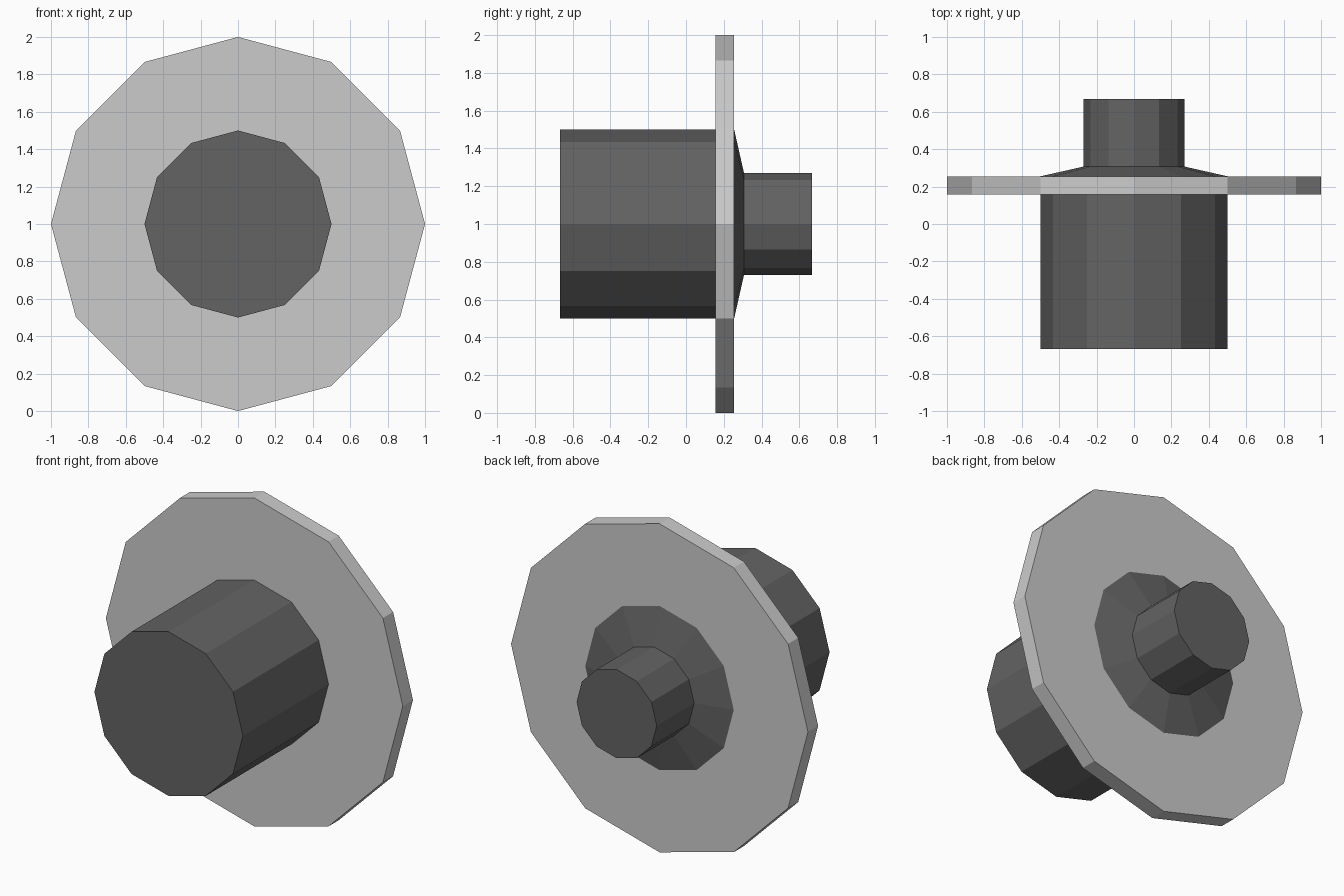
import bpy, bmesh
from math import sin, cos, pi

if "Cube" in bpy.data.objects:
    bpy.data.objects.remove(bpy.data.objects["Cube"])

SIDES = 12


def lathe(name, profile, color=None):
    """Turn (radius, y) points around the y axis at z = 1, capping both ends."""
    bm = bmesh.new()
    rings = [[bm.verts.new((r * cos(2 * pi * i / SIDES), y, 1 + r * sin(2 * pi * i / SIDES)))
              for i in range(SIDES)] for r, y in profile]
    for a, b in zip(rings, rings[1:]):
        for i in range(SIDES):
            j = (i + 1) % SIDES
            bm.faces.new((a[i], a[j], b[j], b[i]))
    bm.faces.new(rings[0])
    bm.faces.new(rings[-1])
    bmesh.ops.recalc_face_normals(bm, faces=bm.faces)
    mesh = bpy.data.meshes.new(name)
    bm.to_mesh(mesh)
    bm.free()
    obj = bpy.data.objects.new(name, mesh)
    bpy.context.collection.objects.link(obj)
    if color:
        mat = bpy.data.materials.new(name + "_dark")
        mat.diffuse_color = color
        mat.use_nodes = True
        mat.node_tree.nodes["Principled BSDF"].inputs["Base Color"].default_value = mat.diffuse_color
        mesh.materials.append(mat)
    return obj


# Dark core: wide drum, tapered shoulder, narrow shaft
lathe("hub", [(0.5, -0.667), (0.5, 0.255), (0.27, 0.307), (0.27, 0.667)],
      (0.125, 0.125, 0.125, 1))

# Light flange disc around the core
lathe("flange_disc", [(1, 0.157), (1, 0.255)])
